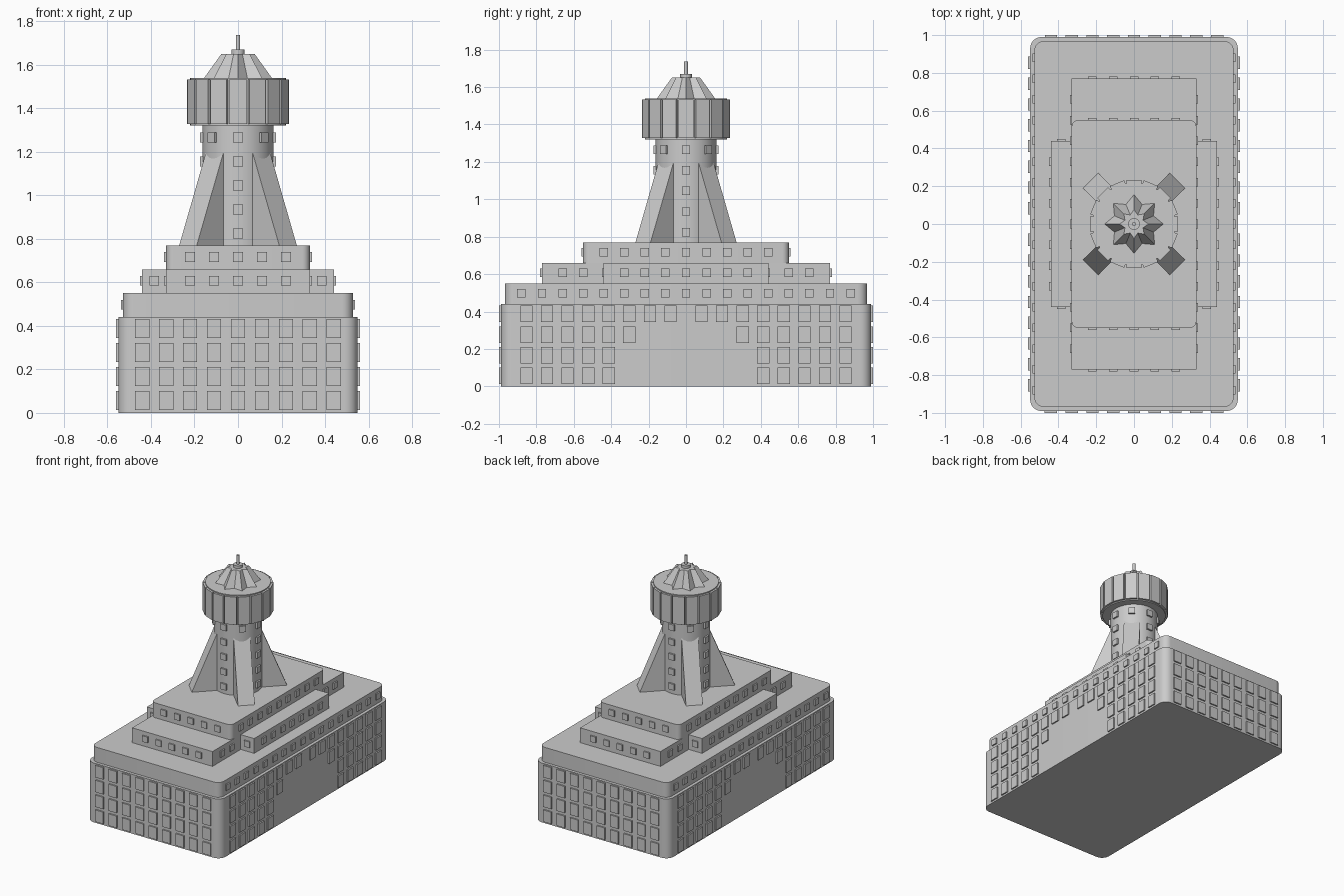
import bpy, bmesh
from math import sin, cos, pi, radians
from mathutils import Matrix, Vector

if "Cube" in bpy.data.objects:
    bpy.data.objects.remove(bpy.data.objects["Cube"])


def finish(name, bm, smooth=False):
    bmesh.ops.recalc_face_normals(bm, faces=bm.faces)
    me = bpy.data.meshes.new(name)
    bm.to_mesh(me)
    bm.free()
    ob = bpy.data.objects.new(name, me)
    bpy.context.collection.objects.link(ob)
    if smooth:
        bpy.ops.object.select_all(action='DESELECT')
        ob.select_set(True)
        bpy.context.view_layer.objects.active = ob
        bpy.ops.object.shade_smooth_by_angle(angle=radians(30))
    return ob


def loft(name, rings, smooth=False):
    """Closed solid through a stack of equal-length point rings."""
    bm = bmesh.new()
    rows = [[bm.verts.new(p) for p in ring] for ring in rings]
    n = len(rows[0])
    for a, b in zip(rows, rows[1:]):
        for i in range(n):
            j = (i + 1) % n
            bm.faces.new((a[i], a[j], b[j], b[i]))
    bm.faces.new(rows[0][::-1])
    bm.faces.new(rows[-1])
    return finish(name, bm, smooth)


def tier(name, hx, hy, z0, z1, r=0.0):
    """Block with rounded upright corners."""
    if r:
        pts = []
        for k, (sx, sy) in enumerate([(1, 1), (-1, 1), (-1, -1), (1, -1)]):
            for i in range(7):
                a = (k + i / 6) * pi / 2
                pts.append((sx * (hx - r) + r * cos(a), sy * (hy - r) + r * sin(a)))
    else:
        pts = [(hx, hy), (-hx, hy), (-hx, -hy), (hx, -hy)]
    return loft(name, [[(x, y, z) for x, y in pts] for z in (z0, z1)], bool(r))


def cylinder(name, r, z0, z1, n=48):
    ring = [(r * cos(2 * pi * i / n), r * sin(2 * pi * i / n)) for i in range(n)]
    return loft(name, [[(x, y, z) for x, y in ring] for z in (z0, z1)], True)


def panels(name, spots):
    """Boxes lying on walls: (angle, distance, offset along wall, z, width, height)."""
    bm = bmesh.new()
    depth = 0.04
    for ang, dist, off, z, w, h in spots:
        m = (Matrix.Rotation(ang, 4, 'Z')
             @ Matrix.Translation((dist - depth / 2, off, z))
             @ Matrix.Diagonal((depth, w, h, 1)))
        bmesh.ops.create_cube(bm, size=1, matrix=m)
    return finish(name, bm)


SIDES = (0, pi)               # +x and -x walls
ENDS = (pi / 2, -pi / 2)      # back and front walls
P = 0.11                      # window pitch
S = 0.045                     # small window size


def row(walls, dist, count, z):
    return [(a, dist, (i - (count - 1) / 2) * P, z, S, S)
            for a in walls for i in range(count)]


# Stepped building mass
tier("main_block", 0.55, 0.99, 0, 0.44, 0.06)
tier("second_tier", 0.528, 0.968, 0.44, 0.55, 0.05)
tier("third_tier_long", 0.33, 0.77, 0.55, 0.66)
tier("third_tier_wide", 0.44, 0.44, 0.55, 0.6598)
tier("fourth_tier", 0.33, 0.55, 0.66, 0.77, 0.035)

# Large windows on the main block, stepping around the blank side walls
big = []
for level, first in enumerate((3, 3, 2, 0)):
    z = 0.057 + P * level
    big += [(a, 1.0, (i - 4) * P, z, 0.065, 0.088) for a in ENDS for i in range(9)]
    big += [(a, 0.56, s * (0.083 + P * k), z, 0.065, 0.088)
            for a in SIDES for s in (-1, 1) for k in range(first, 8)]
panels("main_windows", big)

# Small windows on the upper tiers
small = row(SIDES, 0.538, 17, 0.497)
small += row(ENDS, 0.78, 5, 0.607) + row(SIDES, 0.45, 7, 0.607)
small += [(a, 0.34, s * y, 0.607, S, S) for a in SIDES for s in (-1, 1) for y in (0.55, 0.66)]
small += [(a, 0.45, s * 0.385, 0.607, S, S) for a in ENDS for s in (-1, 1)]
small += row(ENDS, 0.56, 5, 0.717) + row(SIDES, 0.34, 9, 0.717)
panels("tier_windows", small)

# Tower shaft and its windows
cylinder("tower_shaft", 0.163, 0.77, 1.33)
tower = [(k * pi / 2, 0.175, 0, 0.825 + P * i, S, S) for k in range(4) for i in range(4)]
tower += [(k * pi / 4, 0.175, 0, 1.265, S, S) for k in range(8)]
panels("tower_windows", tower)

# Four diagonal buttresses
for k in range(4):
    rot = Matrix.Rotation(pi / 4 + k * pi / 2, 3, 'Z')
    profile = [(0.05, 0.77), (0.325, 0.77), (0.15, 1.2), (0.05, 1.2)]
    loft(f"buttress_{k + 1}",
         [[rot @ Vector((r, w, z)) for r, z in profile] for w in (-0.057, 0.057)])

# Round head with raised panels
cylinder("tower_head", 0.22, 1.32, 1.54)
panels("head_panels", [(k * pi / 8, 0.234, 0, 1.43, 0.081, 0.205) for k in range(16)])

# Folded star roof, cap and spire
loft("star_roof", [[((ro, ri)[i % 2] * cos(i * pi / 8), (ro, ri)[i % 2] * sin(i * pi / 8), z)
                    for i in range(16)]
                   for ro, ri, z in ((0.155, 0.112, 1.54), (0.076, 0.052, 1.65))])
cylinder("roof_cap", 0.031, 1.65, 1.67, 24)
cylinder("spire", 0.01, 1.67, 1.737, 16)
